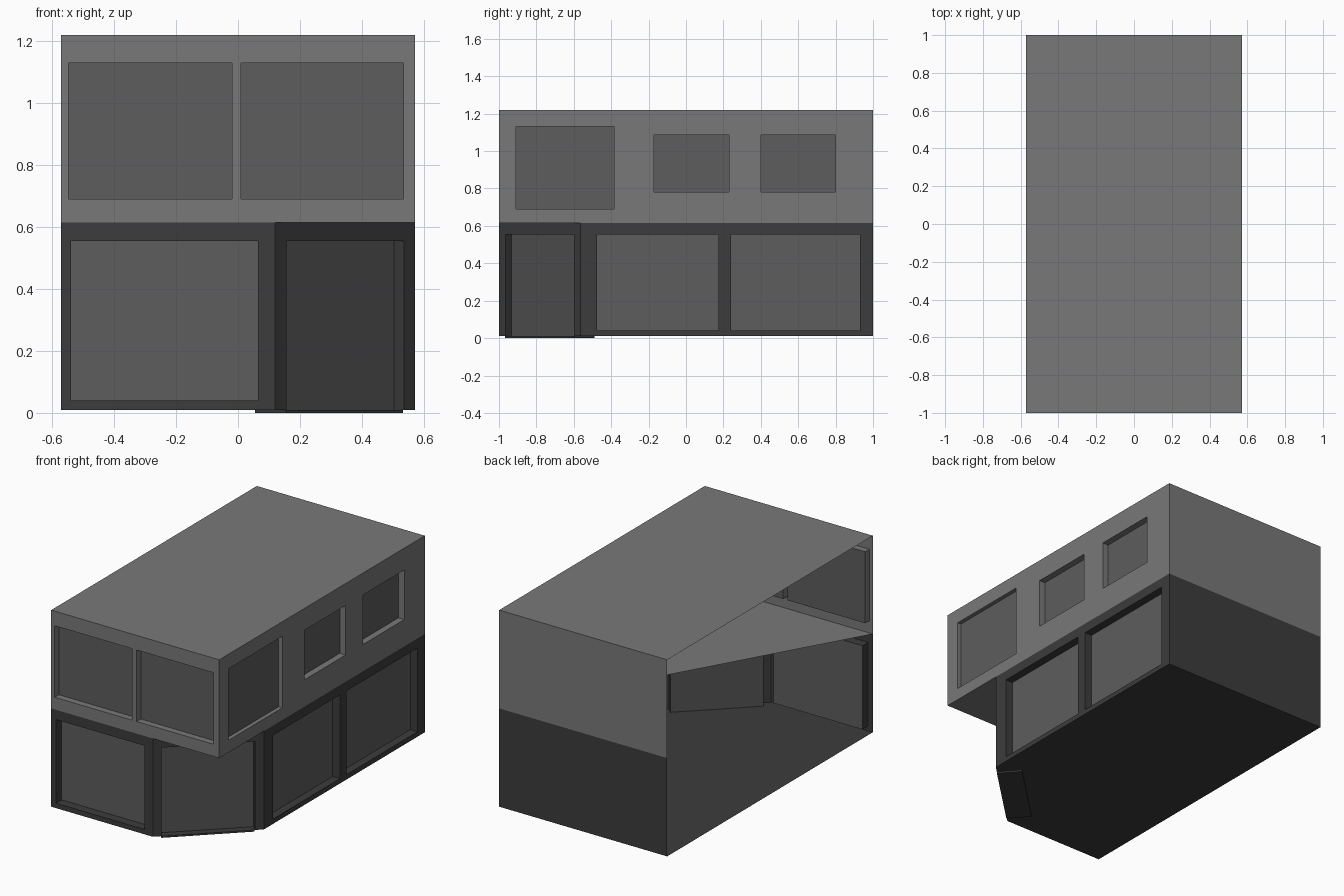
import bpy
from mathutils import Vector

if "Cube" in bpy.data.objects:
    bpy.data.objects.remove(bpy.data.objects["Cube"])

W, L = 0.572, 1.0
Z0, Z1, Z2 = 0.01, 0.615, 1.22


def material(name, v):
    m = bpy.data.materials.new(name)
    m.diffuse_color = (v, v, v, 1)
    m.use_nodes = True
    m.node_tree.nodes["Principled BSDF"].inputs["Base Color"].default_value = m.diffuse_color
    return m


UPPER = material("upper_wall_grey", 0.19)
LOWER = material("lower_wall_dark", 0.045)
GLASS = material("glass_grey", 0.11)
DOOR = material("door_grey", 0.085)


def mesh_object(name, quads, mat):
    verts, faces = [], []
    for q in quads:
        faces.append(range(len(verts), len(verts) + len(q)))
        verts += q
    me = bpy.data.meshes.new(name)
    me.from_pydata([tuple(v) for v in verts], [], [list(f) for f in faces])
    me.materials.append(mat)
    ob = bpy.data.objects.new(name, me)
    bpy.context.collection.objects.link(ob)
    return ob


def wall(name, a, b, z0, z1, mat, windows=(), glass=GLASS):
    """Wall sheet from a to b; windows are (u0, u1, z0, z1, depth) recesses."""
    a, b = Vector((*a, 0)), Vector((*b, 0))
    d = (b - a).normalized()
    inward = Vector((-d.y, d.x, 0))

    def p(u, z, depth=0):
        return a + d * u + Vector((0, 0, z)) + inward * depth

    us = sorted({0, (b - a).length, *[u for w in windows for u in w[:2]]})
    zs = sorted({z0, z1, *[z for w in windows for z in w[2:4]]})
    quads, panes = [], []
    for u, v in zip(us, us[1:]):
        for s, t in zip(zs, zs[1:]):
            mu, mz = (u + v) / 2, (s + t) / 2
            if not any(w[0] < mu < w[1] and w[2] < mz < w[3] for w in windows):
                quads.append([p(u, s), p(v, s), p(v, t), p(u, t)])
    for u, v, s, t, dep in windows:
        ring = [(u, s), (v, s), (v, t), (u, t)]
        for i in range(4):
            e, f = ring[i], ring[(i + 1) % 4]
            quads.append([p(*e), p(*f), p(*f, dep), p(*e, dep)])
        panes.append([p(*c, dep) for c in ring])
    mesh_object(name, quads, mat)
    if panes:
        mesh_object(name + "_panes", panes, glass)


def sheet(name, pts, z, mat):
    mesh_object(name, [[Vector((x, y, z)) for x, y in pts]], mat)


# Upper storey
wall("upper_front_wall", (-W, -L), (W, -L), Z1, Z2, UPPER,
     [(W - 0.548, W - 0.02, 0.69, 1.13, 0.04), (W + 0.01, W + 0.535, 0.69, 1.13, 0.04)])
wall("upper_side_wall", (W, -L), (W, L), Z1, Z2, UPPER,
     [(0.09, 0.615, 0.69, 1.13, 0.025), (0.83, 1.23, 0.78, 1.085, 0.04),
      (1.4, 1.8, 0.78, 1.085, 0.04)])
wall("upper_back_wall", (W, L), (-W, L), Z1, Z2, UPPER)

# Lower storey with the cut corner
C0, C1 = (0.12, -L), (W, -0.565)
wall("lower_front_wall", (-W, -L), C0, Z0, Z1, LOWER,
     [(W - 0.54, W + 0.065, 0.04, 0.555, 0.055)])
wall("lower_side_wall", C1, (W, L), Z0, Z1, LOWER,
     [(0.09, 0.74, 0.04, 0.555, 0.05), (0.805, 1.495, 0.04, 0.555, 0.05)])
wall("lower_back_wall", (W, L), (-W, L), Z0, Z1, LOWER)
wall("corner_doorway", C0, C1, Z0, Z1, LOWER, [(0.05, 0.577, Z0, 0.555, 0.045)], DOOR)

# Roof, ground floor and the diagonal half floor between storeys
sheet("roof", [(-W, -L), (W, -L), (W, L), (-W, L)], Z2, UPPER)
sheet("ground_floor", [(-W, -L), C0, C1, (W, L), (-W, L)], Z0, LOWER)
sheet("upper_half_floor", [(-W, -L), (W, -L), (W, L)], Z1, UPPER)

# Low door sill under the doorway
sill = [(0.155, -0.967), (0.533, -0.602), (0.435, -0.49), (0.055, -0.86)]
low = [Vector((x, y, 0)) for x, y in sill]
high = [Vector((x, y, Z0)) for x, y in sill]
mesh_object("door_sill", [low[::-1]] + [[low[i], low[(i + 1) % 4], high[(i + 1) % 4], high[i]]
                                        for i in range(4)], LOWER)
